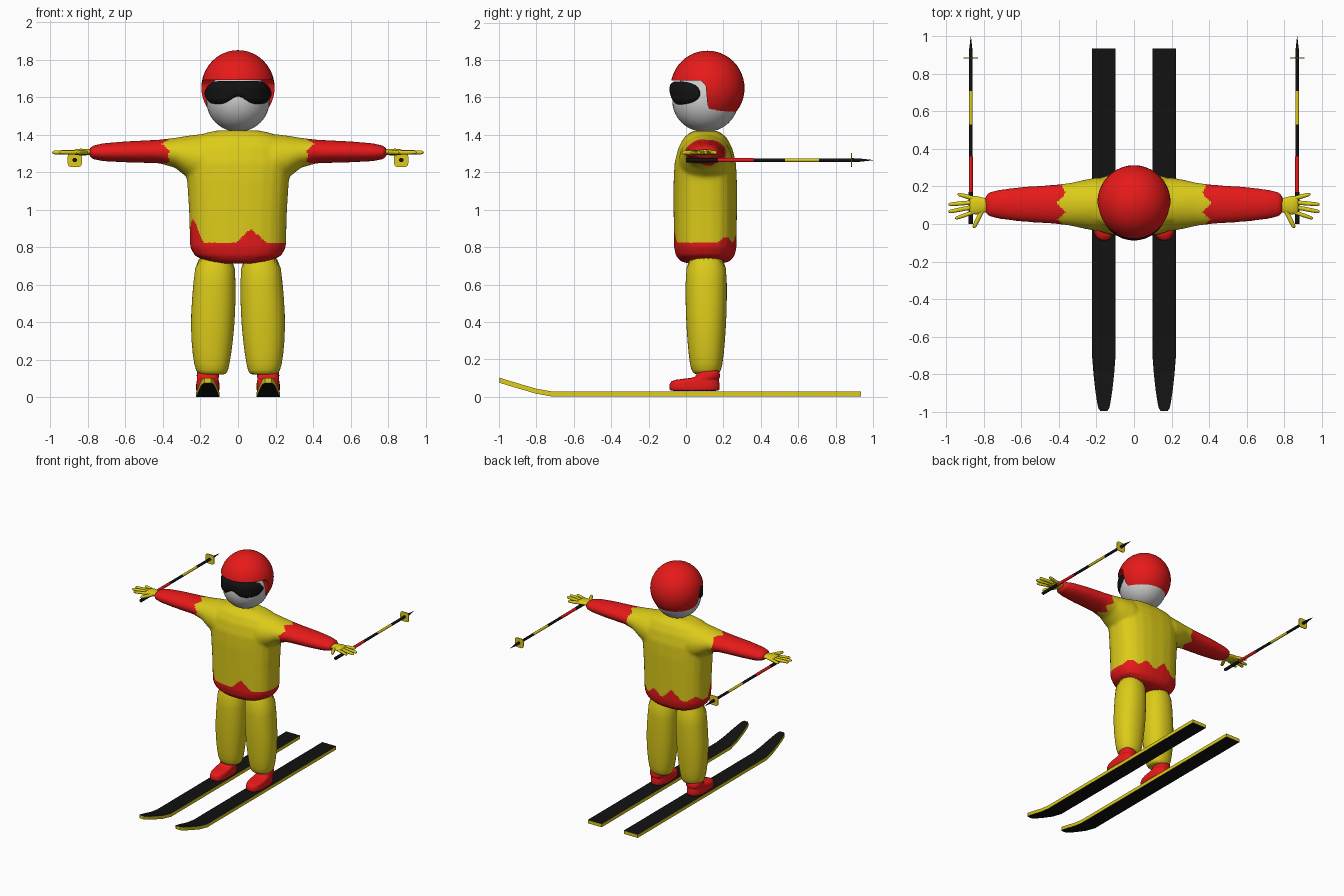
import bpy, bmesh
from math import sin, cos, pi, radians, exp
from mathutils import Vector

if "Cube" in bpy.data.objects:
    bpy.data.objects.remove(bpy.data.objects["Cube"])


def material(name, rgb):
    m = bpy.data.materials.new(name)
    m.diffuse_color = (*rgb, 1)
    m.use_nodes = True
    m.node_tree.nodes["Principled BSDF"].inputs["Base Color"].default_value = m.diffuse_color
    return m


RED = material("red", (0.8, 0.01, 0.01))
YELLOW = material("yellow", (0.72, 0.6, 0.01))
BLACK = material("black", (0.006, 0.006, 0.006))


def oval(centre, a, b, n=24, power=2.0):
    """Ring of points spanned by half-axes a and b; a higher power is boxier."""
    pts = []
    for i in range(n):
        t = 2 * pi * (i + 0.5) / n
        c, s = cos(t), sin(t)
        ca = abs(c) ** (2 / power) * (1 if c > 0 else -1)
        sb = abs(s) ** (2 / power) * (1 if s > 0 else -1)
        pts.append(Vector(centre) + Vector(a) * ca + Vector(b) * sb)
    return pts


def flat(x, y, z, rx, ry, power=2.0):
    return oval((x, y, z), (rx, 0, 0), (0, ry, 0), power=power)


def loft(bm, rings, closed=True):
    loops = [[bm.verts.new(p) for p in r] for r in rings]
    n = len(loops[0])
    for a, b in zip(loops, loops[1:]):
        for i in range(n if closed else n - 1):
            j = (i + 1) % n
            bm.faces.new((a[i], a[j], b[j], b[i]))
    if closed:
        bm.faces.new(loops[0])
        bm.faces.new(loops[-1])


def finish(bm, name, mats=(), subdiv=0, angle=40):
    bmesh.ops.recalc_face_normals(bm, faces=bm.faces)
    me = bpy.data.meshes.new(name)
    bm.to_mesh(me)
    bm.free()
    ob = bpy.data.objects.new(name, me)
    bpy.context.collection.objects.link(ob)
    for m in mats:
        me.materials.append(m)
    for o in bpy.context.selected_objects:
        o.select_set(False)
    ob.select_set(True)
    bpy.context.view_layer.objects.active = ob
    if angle:
        bpy.ops.object.shade_smooth_by_angle(angle=radians(angle))
    if subdiv:
        ob.modifiers.new("round", 'SUBSURF').levels = subdiv
        ob.modifiers["round"].render_levels = subdiv
    return ob


def ellipsoid(name, centre, radii, mats=()):
    bm = bmesh.new()
    bmesh.ops.create_uvsphere(bm, u_segments=40, v_segments=24, radius=1)
    bmesh.ops.scale(bm, vec=radii, verts=bm.verts)
    bmesh.ops.translate(bm, vec=centre, verts=bm.verts)
    return finish(bm, name, mats)


# jacket: torso and both sleeves fused into one skin
bm = bmesh.new()
torso = [(0.712, 0.10, 0.09), (0.725, 0.17, 0.135), (0.755, 0.232, 0.158), (0.80, 0.256, 0.168),
         (1.0, 0.262, 0.17), (1.15, 0.272, 0.17), (1.25, 0.285, 0.165), (1.33, 0.275, 0.145),
         (1.385, 0.23, 0.115), (1.41, 0.17, 0.085), (1.422, 0.11, 0.06)]
loft(bm, [flat(0, 0.103, z, rx, ry, 2.6) for z, rx, ry in torso])
sleeve = [(0.12, 0.14, 1.255, 0.145), (0.2, 0.143, 1.265, 0.138), (0.27, 0.13, 1.282, 0.112),
          (0.335, 0.115, 1.303, 0.08), (0.42, 0.105, 1.31, 0.063), (0.6, 0.093, 1.308, 0.056),
          (0.72, 0.078, 1.306, 0.048), (0.775, 0.065, 1.305, 0.036), (0.792, 0.045, 1.305, 0.022)]
for s in (-1, 1):
    loft(bm, [oval((s * x, 0.105, z), (0, ry, 0), (0, 0, rz)) for x, ry, z, rz in sleeve])
jacket = finish(bm, "jacket", (YELLOW, RED), angle=0)
remesh = jacket.modifiers.new("fuse", 'REMESH')
remesh.mode = 'VOXEL'
remesh.voxel_size = 0.009
remesh.use_smooth_shade = True
smooth = jacket.modifiers.new("relax", 'SMOOTH')
smooth.factor, smooth.iterations = 0.5, 12
for m in ("fuse", "relax"):
    bpy.ops.object.modifier_apply(modifier=m)

# red sleeves and jagged red hem: (x, y, half width, peak height)
SPIKES = [(0.07, -0.06, 0.08, 0.90), (-0.27, 0.0, 0.09, 1.02), (0.25, 0.25, 0.08, 0.90),
          (-0.06, 0.27, 0.08, 0.90), (0.1, 0.27, 0.06, 0.87), (-0.25, 0.22, 0.07, 0.88)]


def is_red(c):
    cuff = 0.365 + 0.9 * abs((c.y + c.z * 0.5) % 0.1 - 0.05)
    hem = 0.825
    for x, y, w, top in SPIKES:
        d = Vector((c.x - x, c.y - y)).length
        hem = max(hem, 0.825 + (top - 0.825) * (1 - d / w))
    return abs(c.x) > cuff or c.z < hem


for p in jacket.data.polygons:
    p.material_index = int(is_red(p.center))

# head
ellipsoid("head", (0, 0.103, 1.58), (0.168, 0.176, 0.165))

# helmet with the face opening cut away
helmet = ellipsoid("helmet", (0, 0.115, 1.65), (0.195, 0.198, 0.2), (RED,))
opening = [(-0.5, 1.69), (0.08, 1.69), (0.105, 1.665), (0.115, 1.56), (0.14, 1.50),
           (0.21, 1.44), (0.21, 1.3), (-0.5, 1.3)]
bm = bmesh.new()
loft(bm, [[Vector((x, y, z)) for y, z in opening] for x in (-0.4, 0.4)])
cutter = finish(bm, "face_opening_cutter")
cutter.hide_render = True
cutter.hide_viewport = False
cut = helmet.modifiers.new("opening", 'BOOLEAN')
cut.object, cut.operation, cut.solver = cutter, 'DIFFERENCE', 'EXACT'
bpy.context.view_layer.objects.active = helmet
bpy.ops.object.modifier_apply(modifier="opening")
bpy.data.objects.remove(cutter)
helmet.select_set(True)
bpy.ops.object.shade_smooth_by_angle(angle=radians(40))

# goggles: curved band bulging over the eyes, with a nose notch
bm = bmesh.new()
strips = []
for i in range(41):
    u = (i / 20 - 1) * 0.995
    t = radians(82) * u
    h = (1 - abs(u) ** 5) ** 0.5
    top = 1.62 + 0.066 * h
    low = 1.62 - 0.066 * h + 0.045 * exp(-(u / 0.22) ** 2)
    strip = []
    for j in range(13):
        v = j / 6 - 1
        r = 1.02 - 0.14 * v ** 4
        strip.append(Vector((0.178 * r * sin(t), 0.1 - 0.184 * r * cos(t),
                             (top + low) / 2 + v * (top - low) / 2)))
    strips.append(strip)
loft(bm, strips)
finish(bm, "goggles", (BLACK,))

LEG = [(0.12, 0.137, 0.06, 0.055), (0.125, 0.137, 0.078, 0.072), (0.16, 0.14, 0.094, 0.088),
       (0.3, 0.138, 0.113, 0.102), (0.45, 0.133, 0.12, 0.111), (0.6, 0.125, 0.114, 0.112),
       (0.78, 0.12, 0.106, 0.108)]
BOOT = [(0.03, 0.045, 0.060, 0.130), (0.035, 0.045, 0.063, 0.136), (0.075, 0.045, 0.063, 0.136),
        (0.092, 0.052, 0.058, 0.122), (0.100, 0.11, 0.058, 0.072), (0.11, 0.12, 0.06, 0.062),
        (0.16, 0.12, 0.06, 0.06)]
SKI = [(0.935, 0, 0.062), (-0.71, 0, 0.062), (-0.80, 0.022, 0.055), (-0.89, 0.048, 0.045),
       (-0.96, 0.069, 0.034), (-0.985, 0.077, 0.028), (-0.997, 0.081, 0.018)]
FINGERS = [((0.85, 0.135), (0.93, 0.157), 0.012), ((0.86, 0.115), (0.978, 0.105), 0.012),
           ((0.86, 0.09), (0.978, 0.067), 0.012), ((0.85, 0.065), (0.943, 0.033), 0.011),
           ((0.81, 0.07), (0.85, -0.01), 0.013)]
POLE = [(0.0, 0.17, 0.012, BLACK), (0.17, 0.36, 0.011, RED), (0.36, 0.53, 0.010, BLACK),
        (0.53, 0.71, 0.010, YELLOW), (0.71, 0.885, 0.010, BLACK)]

for s, side in ((-1, "right"), (1, "left")):
    # trouser leg
    bm = bmesh.new()
    loft(bm, [flat(s * x, 0.108, z, rx, ry, 2.2) for z, x, rx, ry in LEG])
    finish(bm, side + "_trouser_leg", (YELLOW,), 1, 60)

    # boot
    bm = bmesh.new()
    loft(bm, [flat(s * 0.161, y, z, rx, ry, 2.6) for z, y, rx, ry in BOOT])
    finish(bm, side + "_boot", (RED,), 1, 60)

    # ski: black faces, yellow edges
    bm = bmesh.new()
    loft(bm, [[Vector((s * 0.161 + dx * w, y, z + dz)) for dx, dz in
               ((-1, 0), (1, 0), (1, 0.027), (-1, 0.027))]
              for y, z, w in SKI for z in [z if y > -0.75 else z - 0.006]])
    ski = finish(bm, side + "_ski", (BLACK, YELLOW), angle=30)
    for p in ski.data.polygons:
        p.material_index = int(abs(p.normal.z) < 0.5)

    # glove: palm and five fingers
    bm = bmesh.new()
    palm = [(0.76, 0.035, 0.014), (0.80, 0.04, 0.017), (0.84, 0.05, 0.018),
            (0.868, 0.046, 0.015), (0.876, 0.035, 0.008)]
    loft(bm, [oval((s * x, 0.1, 1.307), (0, ry, 0), (0, 0, rz)) for x, ry, rz in palm])
    for (x0, y0), (x1, y1), r in FINGERS:
        a, b = Vector((s * x0, y0, 1.305)), Vector((s * x1, y1, 1.305))
        d = (b - a).normalized()
        across = d.cross(Vector((0, 0, 1)))
        steps = [(a, 1), (a.lerp(b, 0.6), 1), (b, 0.85), (b + d * r * 0.6, 0.6), (b + d * r, 0.2)]
        loft(bm, [oval(p, across * r * k, (0, 0, r * k), 10) for p, k in steps])
    finish(bm, side + "_glove", (YELLOW,), angle=60)

    # pole: striped shaft, point and basket
    def rod(name, sections, mat, n=12, power=2.0):
        b = bmesh.new()
        loft(b, [oval((s * 0.87, y, 1.265), (r, 0, 0), (0, 0, r), n, power) for y, r in sections])
        finish(b, side + name, (mat,))

    for i, (y0, y1, r, mat) in enumerate(POLE):
        rod("_pole_band_%d" % i, [(y0, r), (y1, r)], mat)
    rod("_pole_point", [(0.885, 0.011), (0.93, 0.009), (1.0, 0.0008)], BLACK)
    rod("_pole_basket", [(0.882, 0.038), (0.888, 0.038)], YELLOW, 24, 4.5)
